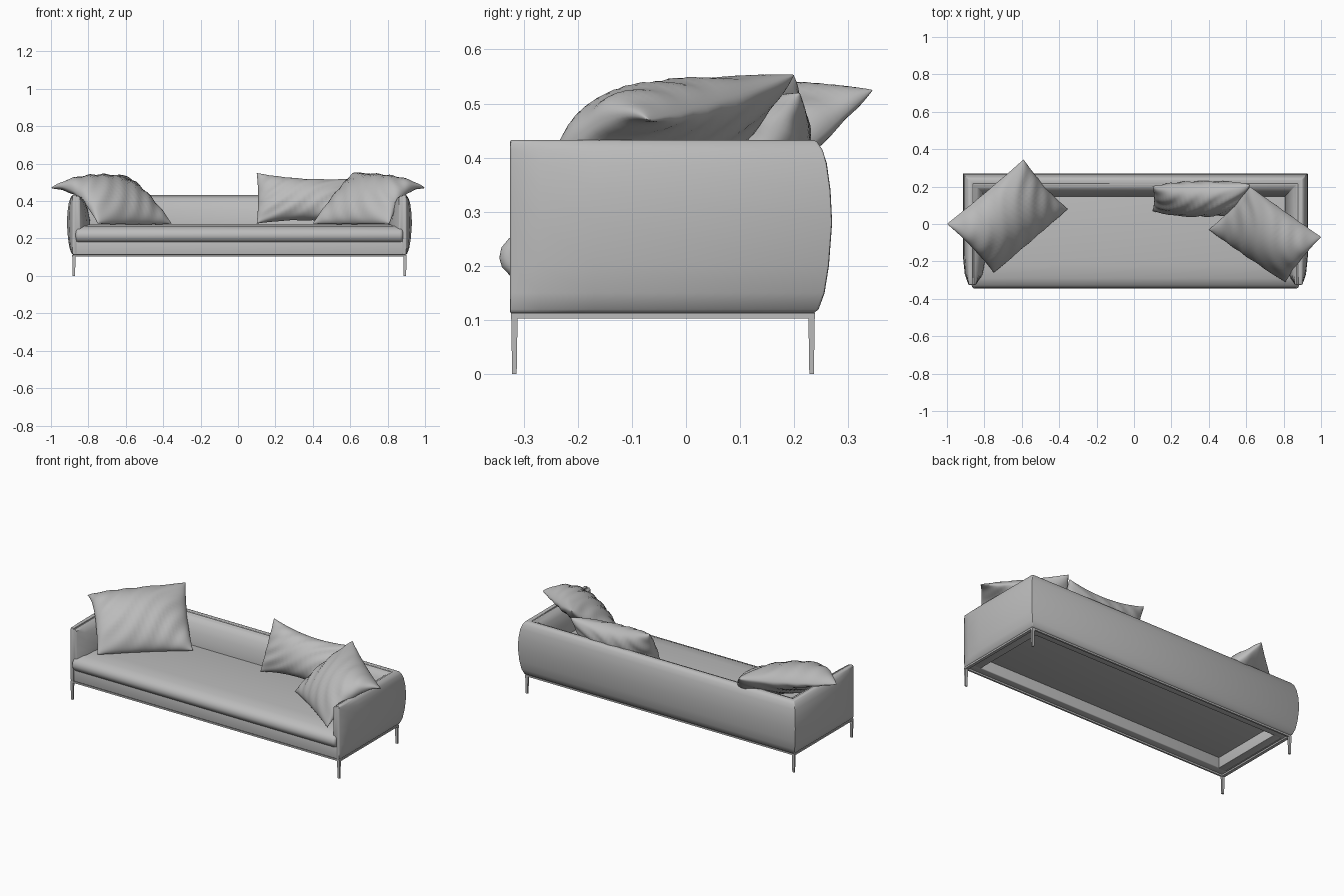
import bpy, bmesh, math
from mathutils import Vector

cube = bpy.data.objects.get("Cube")
if cube:
    bpy.data.objects.remove(cube, do_unlink=True)

fabric = bpy.data.materials.new("grey fabric")
fabric.use_nodes = True
fabric.diffuse_color = (0.5, 0.5, 0.5, 1)
fabric.node_tree.nodes["Principled BSDF"].inputs["Base Color"].default_value = (0.5, 0.5, 0.5, 1)

CX, HALF = 0.0075, 0.9225      # sofa middle and half width
FRONT, BACK = -0.325, 0.27
SEAT_TOP = 0.274


def finish(bm, name, bevel=0, segments=3, angle=40):
    bmesh.ops.recalc_face_normals(bm, faces=bm.faces)
    mesh = bpy.data.meshes.new(name)
    bm.to_mesh(mesh)
    bm.free()
    mesh.materials.append(fabric)
    ob = bpy.data.objects.new(name, mesh)
    bpy.context.collection.objects.link(ob)
    bpy.ops.object.select_all(action="DESELECT")
    bpy.context.view_layer.objects.active = ob
    ob.select_set(True)
    if bevel:
        mod = ob.modifiers.new("soft edges", "BEVEL")
        mod.width, mod.segments, mod.limit_method = bevel, segments, "ANGLE"
        mod.angle_limit = math.radians(50)
        bpy.ops.object.modifier_apply(modifier=mod.name)
    bpy.ops.object.shade_smooth_by_angle(angle=math.radians(angle))


def box(name, lo, hi, bevel=0, foot=1):
    """Box between two corners; foot narrows the bottom end."""
    bm = bmesh.new()
    bmesh.ops.create_cube(bm, size=1)
    lo, hi = Vector(lo), Vector(hi)
    for v in bm.verts:
        s = foot if v.co.z < 0 else 1
        v.co = Vector((v.co.x * s, v.co.y * s, v.co.z)) * (hi - lo) + (lo + hi) / 2
    finish(bm, name, bevel)


def bridge(bm, a, b):
    n = len(a)
    for i in range(n):
        j = (i + 1) % n
        bm.faces.new((a[i], a[j], b[j], b[i]))


def extrude_x(name, profile, x0, x1, bevel):
    """Carry a (y, z) profile straight across the sofa."""
    bm = bmesh.new()
    a, b = [[bm.verts.new((x, y, z)) for y, z in profile] for x in (x0, x1)]
    bridge(bm, a, b)
    bm.faces.new(a)
    bm.faces.new(b)
    finish(bm, name, bevel, 4)


def sweep(name, profile, bevel, outer, inner):
    """Carry an (inset, height) profile round arms and back; front ends thin to outer..inner."""
    bm = bmesh.new()
    rings = []
    for side in (-1, 1):
        trio = []
        for y, full in ((FRONT, 0), (-0.27, 0.65), (-0.17, 1), (None, 1)):
            ring = []
            for d, z in profile:
                thin = min(max(d, outer), inner)
                inset = thin + (d - thin) * full
                yy = BACK - d if y is None else y
                ring.append(bm.verts.new((CX + side * (HALF - inset), yy, z)))
            trio.append(ring)
        rings += trio if side < 0 else trio[::-1]
    for a, b in zip(rings, rings[1:]):
        bridge(bm, a, b)
    bm.faces.new(rings[0])
    bm.faces.new(rings[-1])
    finish(bm, name, bevel, 2)


def pillow(name, corners, over, under, pinch, bend=0, n=32):
    """Soft cushion between corners a, b, c, d; bend lifts edge a-d over an arm."""
    a, b, c, d = (Vector(p) for p in corners)
    normal = (a - c).cross(b - d).normalized()
    if normal.z < 0:
        normal.negate()
    bm = bmesh.new()
    for thick in (over, -under):
        grid = []
        for i in range(n + 1):
            row = []
            for j in range(n + 1):
                u = math.sin(math.pi * (i / n - 0.5))
                v = math.sin(math.pi * (j / n - 0.5))
                fill = max(0, (1 - u * u) * (1 - v * v))
                s = (1 + u * (1 - pinch[0] * (1 - v * v))) / 2
                t = (1 + v * (1 - pinch[1] * (1 - u * u))) / 2
                p = a.lerp(b, s).lerp(d.lerp(c, s), t)
                p.z += bend * (1 - v * v) * (1 - u) / 2
                fold = math.sin(11 * (u + v) + 3 * math.sin(2 * u - v)) * 0.1
                p += normal * thick * fill ** 0.45 * (1 + fold * (1 - 0.6 * fill))
                p.z = max(p.z, SEAT_TOP - 0.004)
                row.append(bm.verts.new(p))
            grid.append(row)
        for i in range(n):
            for j in range(n):
                bm.faces.new((grid[i][j], grid[i + 1][j], grid[i + 1][j + 1], grid[i][j + 1]))
    bmesh.ops.remove_doubles(bm, verts=bm.verts, dist=1e-4)
    finish(bm, name, angle=60)


# Bulging outer shell of the arms and back
shell = [(0.035, 0.112), (0.025, 0.12), (0.014, 0.15), (0.006, 0.2), (0.0, 0.28),
         (0.003, 0.34), (0.01, 0.39), (0.018, 0.415), (0.028, 0.43), (0.036, 0.433),
         (0.054, 0.433), (0.054, 0.112)]
sweep("arm_and_back_shell", shell, 0.004, 0.03, 0.052)

# Padded lining inside the shell
lining = [(0.048, 0.2), (0.048, 0.426), (0.06, 0.429), (0.078, 0.42), (0.097, 0.395),
          (0.112, 0.35), (0.122, 0.3), (0.125, 0.25), (0.12, 0.2)]
sweep("arm_and_back_padding", lining, 0.003, 0.048, 0.07)

# Seat cushion with a rolled front
seat = [(-0.3, 0.176), (-0.325, 0.182), (-0.34, 0.198), (-0.345, 0.215), (-0.341, 0.234),
        (-0.327, 0.251), (-0.29, 0.266), (-0.22, SEAT_TOP), (0.19, SEAT_TOP), (0.19, 0.176)]
extrude_x("seat_cushion", seat, -0.868, 0.883, 0.018)

# Base rails beneath the seat, open in the middle
box("front_rail", (-0.868, -0.322, 0.113), (0.883, -0.27, 0.185), 0.005)
box("back_rail", (-0.868, 0.18, 0.113), (0.883, 0.225, 0.2), 0.003)

# Slim metal frame and side rails
for label, y in (("front", -0.317), ("back", 0.232)):
    box(label + "_frame_bar", (CX - 0.885, y - 0.005, 0.103), (CX + 0.885, y + 0.005, 0.113))
for side, sign in (("left", 1), ("right", -1)):
    x = CX + sign * 0.885
    mid = CX + sign * 0.845
    box(side + "_frame_bar", (x - 0.009, -0.317, 0.103), (x + 0.009, 0.232, 0.113))
    box(side + "_rail", (mid - 0.025, -0.28, 0.113), (mid + 0.025, 0.19, 0.19), 0.003)
    for label, y in (("front", -0.317), ("back", 0.232)):
        box(f"{label}_{side}_leg", (x - 0.009, y - 0.006, 0), (x + 0.009, y + 0.006, 0.113), foot=0.7)

# Scatter cushions
pillow("right_pillow", [(-1.0, 0.0, 0.47), (-0.59, 0.345, 0.525),
                        (-0.355, 0.08, 0.28), (-0.75, -0.26, 0.28)], 0.1, 0.06, (0.04, 0.04), 0.07)
pillow("left_pillow", [(1.0, -0.07, 0.47), (0.62, 0.2, 0.553),
                       (0.4, -0.03, 0.28), (0.81, -0.31, 0.28)], 0.09, 0.06, (0.04, 0.04), 0.07)
pillow("middle_pillow", [(0.1, 0.2, 0.55), (0.62, 0.21, 0.52),
                         (0.6, 0.07, 0.28), (0.1, 0.07, 0.28)], 0.09, 0.08, (0.03, 0.2))
